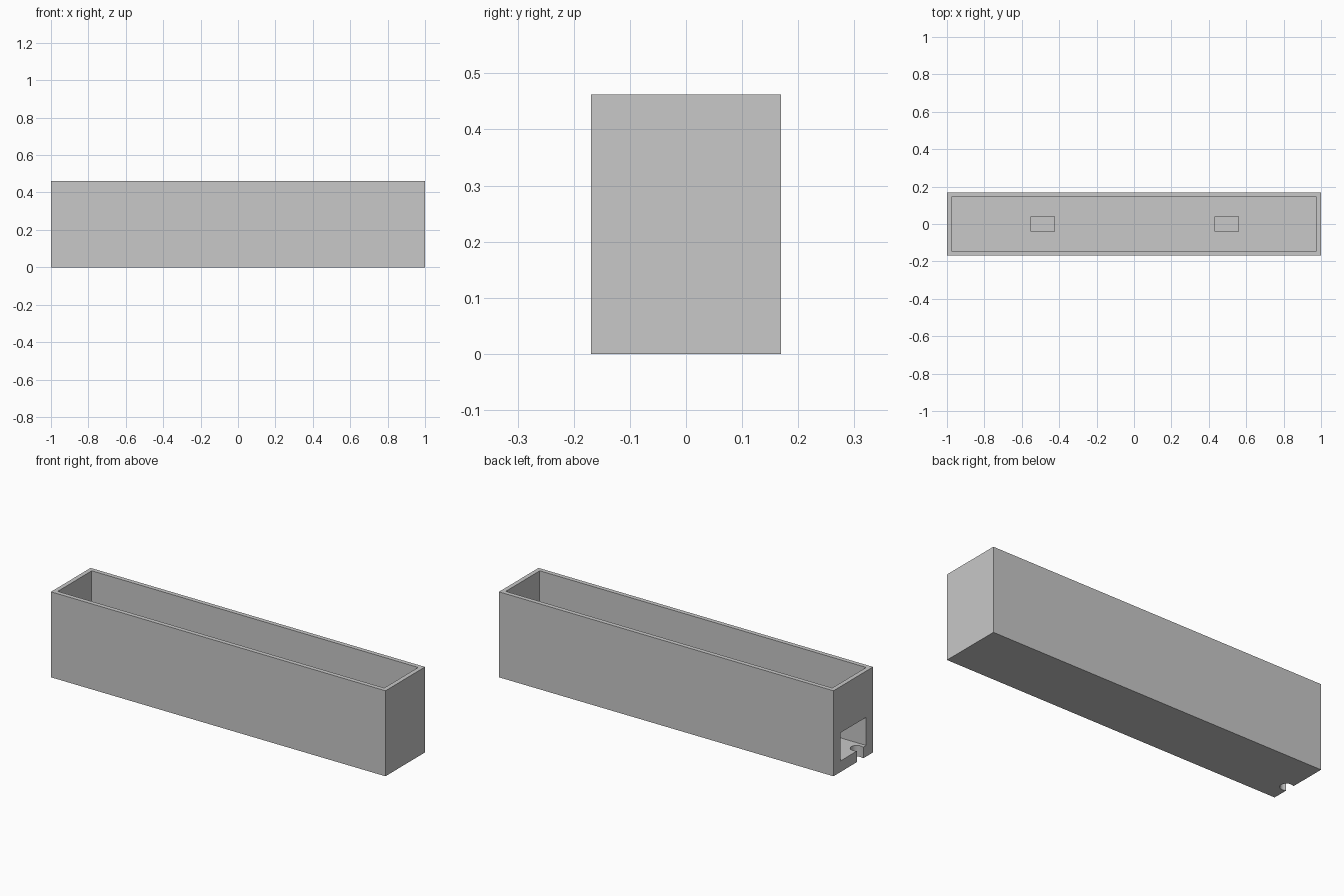
import bpy

cube = bpy.data.objects.get("Cube")
if cube:
    bpy.data.objects.remove(cube, do_unlink=True)

# One plain grey for the whole part
grey = bpy.data.materials.new("plain grey")
grey.use_nodes = True
colour = (0.58, 0.58, 0.58, 1)
grey.diffuse_color = colour
grey.node_tree.nodes["Principled BSDF"].inputs["Base Color"].default_value = colour

LENGTH, DEPTH, HEIGHT = 2.0, 0.338, 0.462
RIM = 0.024          # thin walls of the open tray
FLOOR = 0.06         # thick base under the channel
CHANNEL_TOP = 0.212
TRAY_FLOOR = CHANNEL_TOP + FLOOR
END = LENGTH / 2


def box(name, x, y, z):
    """Box from (min, max) ranges on each axis."""
    ranges = (x, y, z)
    bpy.ops.mesh.primitive_cube_add(size=1, location=[(a + b) / 2 for a, b in ranges])
    obj = bpy.context.object
    obj.name = name
    obj.scale = [b - a for a, b in ranges]
    bpy.ops.object.transform_apply(location=True, rotation=False, scale=True)
    obj.data.materials.append(grey)
    return obj


def cut(target, cutter):
    """Subtract the cutter, then discard it."""
    mod = target.modifiers.new("cut", "BOOLEAN")
    mod.operation = "DIFFERENCE"
    mod.solver = "EXACT"
    mod.object = cutter
    bpy.context.view_layer.objects.active = target
    bpy.ops.object.modifier_apply(modifier=mod.name)
    bpy.data.objects.remove(cutter, do_unlink=True)


# Outer body
body = box("trough_body", (-END, END), (-DEPTH / 2, DEPTH / 2), (0, HEIGHT))

# Open tray at the top
inner_x, inner_y = END - RIM, DEPTH / 2 - RIM
cut(body, box("tray_cutter", (-inner_x, inner_x), (-inner_y, inner_y),
              (TRAY_FLOOR, HEIGHT + 0.1)))

# Lower channel, open at one end only
cut(body, box("channel_cutter", (-END - 0.1, END - FLOOR), (-0.11, 0.11),
              (FLOOR, CHANNEL_TOP)))

# Two rectangular openings from the tray down to the channel
for middle in (-0.488, 0.496):
    cut(body, box("opening_cutter", (middle - 0.063, middle + 0.063), (-0.04, 0.04),
                  (CHANNEL_TOP - 0.05, TRAY_FLOOR + 0.05)))

# Keyhole notch through the base at the open end
notch_x, notch_y = -END + 0.02, -0.058
cut(body, box("notch_cutter", (-END - 0.1, notch_x),
              (notch_y - 0.028, notch_y + 0.028), (-0.05, FLOOR + 0.03)))
bpy.ops.mesh.primitive_cylinder_add(vertices=32, radius=0.032, depth=0.2,
                                    location=(notch_x, notch_y, 0))
hole = bpy.context.object
hole.data.materials.append(grey)
cut(body, hole)

# Crisp flat walls, smooth notch curve
bpy.ops.object.select_all(action="DESELECT")
body.select_set(True)
bpy.context.view_layer.objects.active = body
bpy.ops.object.shade_smooth_by_angle(angle=0.5)
